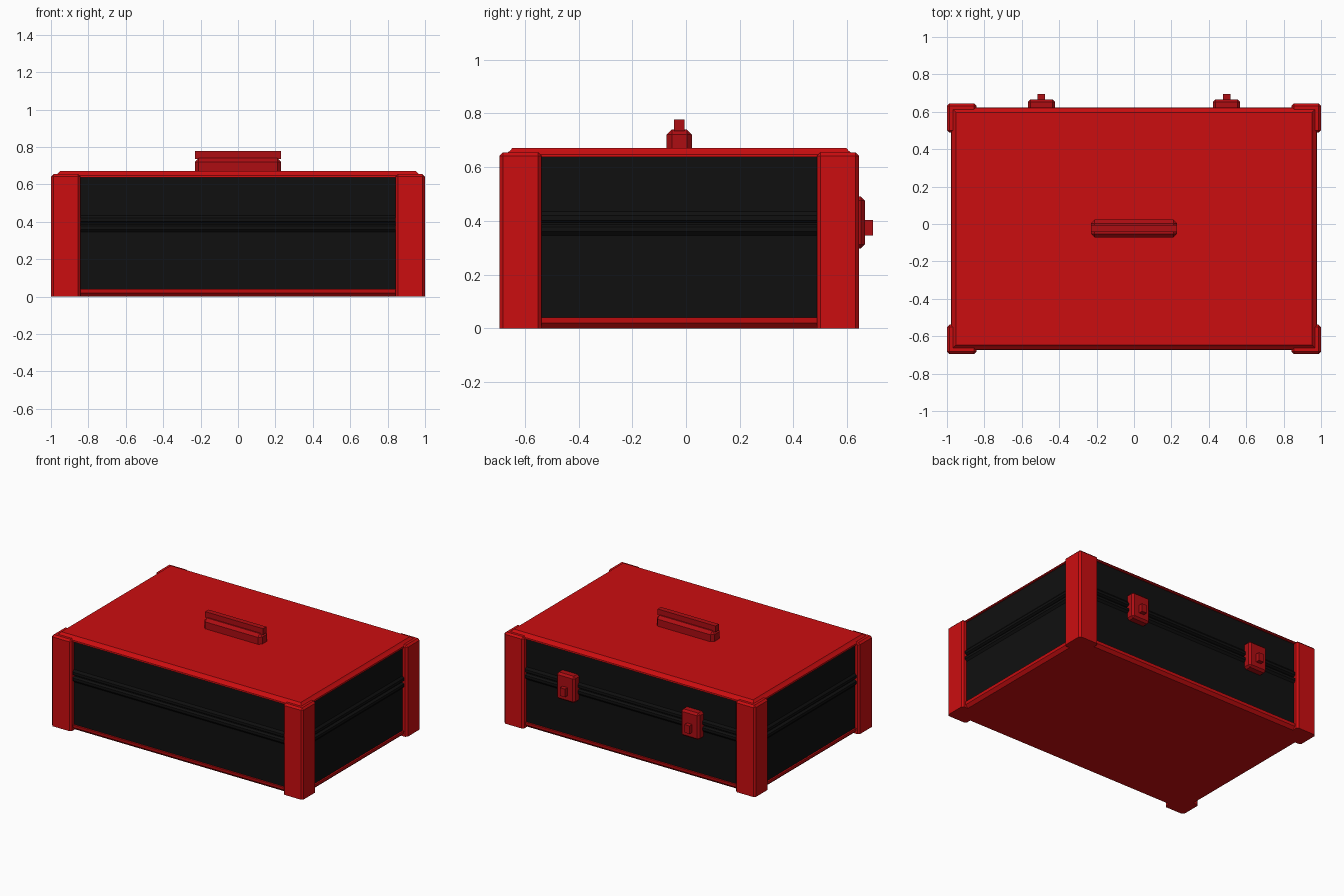
import bpy, bmesh

cube = bpy.data.objects.get("Cube")
if cube:
    bpy.data.objects.remove(cube, do_unlink=True)

CY = -0.025          # depth centre of the case
HALF_DEPTH = 0.33    # depth is this much less than the width, per side


def material(name, rgb):
    m = bpy.data.materials.new(name)
    m.use_nodes = True
    m.diffuse_color = (*rgb, 1)
    shader = m.node_tree.nodes["Principled BSDF"]
    shader.inputs["Base Color"].default_value = (*rgb, 1)
    shader.inputs["Roughness"].default_value = 0.5
    return m


RED = material("bright red", (0.6, 0.004, 0.005))
DARK_RED = material("dark red", (0.42, 0.004, 0.006))
BLACK = material("black", (0.005, 0.005, 0.005))


def finish(name, bm, mat):
    bmesh.ops.recalc_face_normals(bm, faces=bm.faces)
    mesh = bpy.data.meshes.new(name)
    bm.to_mesh(mesh)
    bm.free()
    mesh.materials.append(mat)
    ob = bpy.data.objects.new(name, mesh)
    bpy.context.collection.objects.link(ob)
    return ob


def shell(name, mat, profile):
    """Closed rectangular loft through (z, half width) steps."""
    bm = bmesh.new()
    rings = []
    for z, hx in profile:
        hy = hx - HALF_DEPTH
        rings.append([bm.verts.new((sx * hx, CY + sy * hy, z))
                      for sx, sy in ((-1, -1), (1, -1), (1, 1), (-1, 1))])
    for low, high in zip(rings, rings[1:]):
        for i in range(4):
            j = (i + 1) % 4
            bm.faces.new((low[i], low[j], high[j], high[i]))
    bm.faces.new(rings[0])
    bm.faces.new(rings[-1])
    return finish(name, bm, mat)


def block(name, mat, lo, hi, bevel=0, keep=None):
    """Box between two corners; edges passing the keep test stay sharp."""
    bm = bmesh.new()
    bmesh.ops.create_cube(bm, size=1)
    for v in bm.verts:
        v.co = [(a + b) / 2 + c * (b - a) for a, b, c in zip(lo, hi, v.co)]
    if bevel:
        edges = [e for e in bm.edges
                 if not (keep and all(keep(v.co) for v in e.verts))]
        bmesh.ops.bevel(bm, geom=edges, offset=bevel, segments=1,
                        affect='EDGES')
    return finish(name, bm, mat)


# Case: red base and lid around two black halves with a ridged seam
shell("base_rim", RED, [(0, 0.955), (0.02, 0.975), (0.04, 0.978)])
shell("lower_case", BLACK,
      [(0.03, 0.967), (0.345, 0.967), (0.36, 0.979), (0.378, 0.979), (0.386, 0.967)])
shell("seam", BLACK, [(0.37, 0.962), (0.41, 0.962)])
shell("upper_case", BLACK,
      [(0.394, 0.967), (0.402, 0.979), (0.42, 0.979), (0.435, 0.967), (0.65, 0.967)])
shell("lid", RED, [(0.638, 0.978), (0.648, 0.976), (0.662, 0.96), (0.671, 0.952)])

# Corner posts, chamfered except along the floor
for side, sx in (("left", 1), ("right", -1)):
    for end, sy in (("front", -1), ("back", 1)):
        xs = sorted((sx * 0.842, sx))
        ys = sorted((CY + sy * 0.513, CY + sy * 0.67))
        block(f"{end}_{side}_corner_post", RED, (xs[0], ys[0], 0),
              (xs[1], ys[1], 0.655), 0.013, lambda p: p.z < 0.001)

# Handle: chamfered base with a narrow grip bar on top
block("handle_base", DARK_RED, (-0.23, -0.073, 0.66), (0.23, 0.023, 0.741),
      0.02, lambda p: p.z < 0.661)
block("handle_grip", DARK_RED, (-0.23, -0.044, 0.735), (0.23, -0.006, 0.778))

# Latches on the back
for side, x in (("left", 0.495), ("right", -0.495)):
    block(f"{side}_latch_plate", DARK_RED, (x - 0.073, 0.605, 0.298),
          (x + 0.073, 0.666, 0.49), 0.014, lambda p: p.y < 0.61)
    block(f"{side}_latch_knob", DARK_RED, (x - 0.02, 0.66, 0.346),
          (x + 0.02, 0.696, 0.404))
